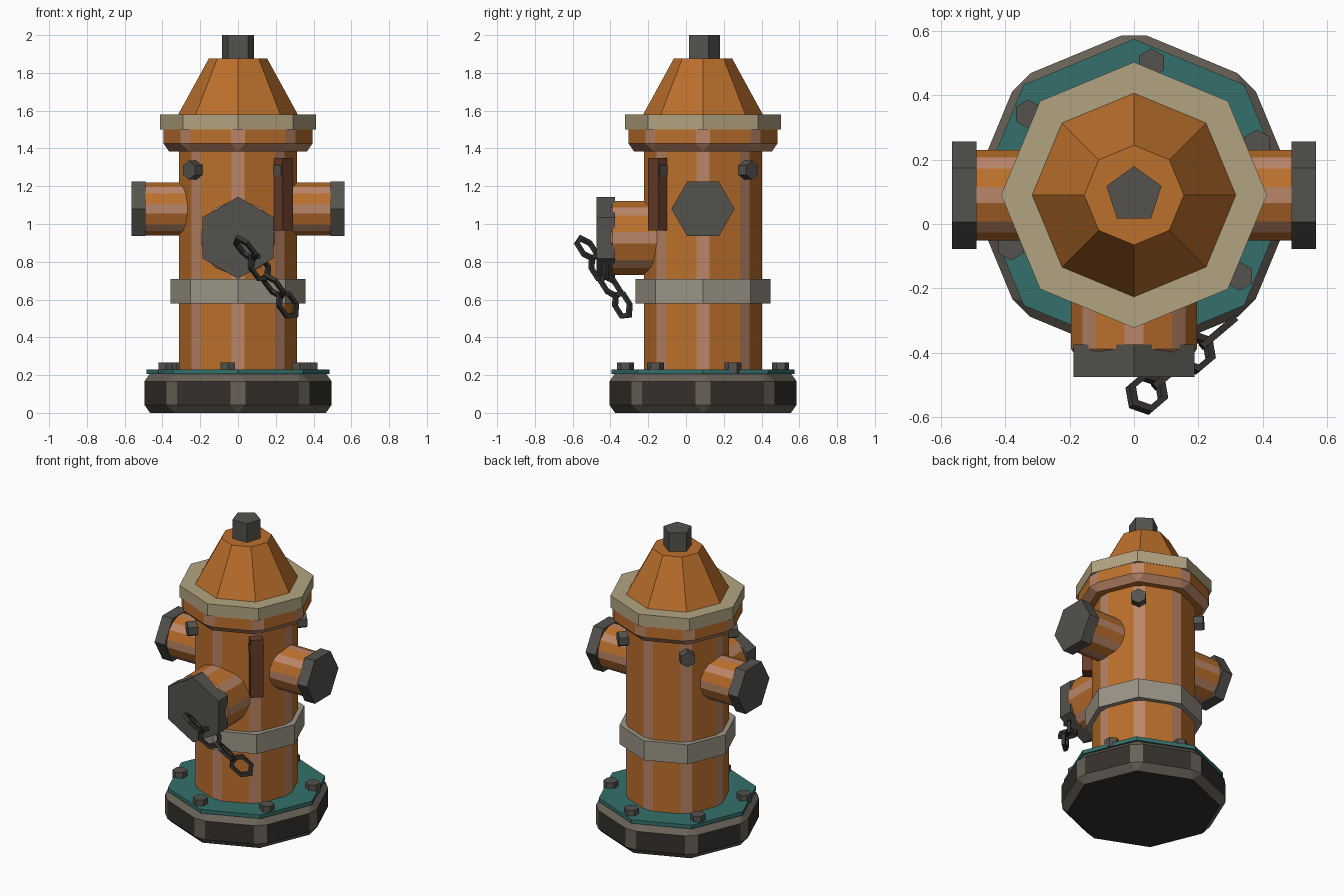
import bpy, bmesh, math
from mathutils import Vector, Matrix

if "Cube" in bpy.data.objects:
    bpy.data.objects.remove(bpy.data.objects["Cube"])

CY = 0.09  # y of the hydrant's vertical axis


def material(name, rgb):
    m = bpy.data.materials.new(name)
    m.diffuse_color = (*rgb, 1)
    m.use_nodes = True
    m.node_tree.nodes["Principled BSDF"].inputs["Base Color"].default_value = m.diffuse_color
    return m


ORANGE = material("orange_paint", (0.50, 0.16, 0.025))
ORANGE_WORN = material("worn_orange", (0.50, 0.24, 0.14))
BLACK = material("black_base", (0.035, 0.03, 0.025))
BLACK_WORN = material("worn_black", (0.14, 0.12, 0.095))
TEAL = material("teal_paint", (0.035, 0.16, 0.15))
SAND = material("sand_paint", (0.45, 0.37, 0.22))
BAND = material("grey_band", (0.33, 0.30, 0.24))
IRON = material("dark_iron", (0.09, 0.085, 0.075))
RUST = material("rust_brown", (0.14, 0.045, 0.022))
CHAIN = material("chain_metal", (0.04, 0.035, 0.032))


def frame(axis, up, origin):
    """Matrix whose local z is axis and local y is up."""
    z = Vector(axis).normalized()
    x = Vector(up).cross(z).normalized()
    y = z.cross(x)
    m = Matrix((x, y, z)).transposed().to_4x4()
    m.translation = origin
    return m


def finish(bm, name, mats, bevel=0):
    mesh = bpy.data.meshes.new(name)
    bmesh.ops.recalc_face_normals(bm, faces=bm.faces[:])
    bm.to_mesh(mesh)
    bm.free()
    for m in mats:
        mesh.materials.append(m)
    ob = bpy.data.objects.new(name, mesh)
    bpy.context.collection.objects.link(ob)
    if bevel:
        mod = ob.modifiers.new("worn_edges", 'BEVEL')
        mod.width = bevel
        mod.segments = 1
        mod.limit_method = 'NONE'
        mod.material = 1
    return ob


def prism(name, sides, r1, r2, start, end, mats, up=(0, 1, 0), bevel=0):
    """Straight or tapered prism from start to end, one corner towards up."""
    a, b = Vector(start), Vector(end)
    bm = bmesh.new()
    bmesh.ops.create_cone(bm, cap_ends=True, segments=sides, radius1=r1, radius2=r2,
                          depth=(b - a).length, matrix=frame(b - a, up, (a + b) / 2))
    return finish(bm, name, mats, bevel)


def upright(name, sides, r1, r2, z0, z1, mats, bevel=0):
    return prism(name, sides, r1, r2, (0, CY, z0), (0, CY, z1), mats, bevel=bevel)


PAINT = [ORANGE, ORANGE_WORN]

# Stacked octagonal barrel
upright("base", 8, 0.512, 0.512, 0, 0.21, [BLACK, BLACK_WORN], 0.043)
upright("base_plate", 8, 0.485, 0.485, 0.205, 0.23, [TEAL])
upright("barrel", 8, 0.326, 0.326, 0.19, 1.46, PAINT, 0.038)
upright("barrel_band", 8, 0.357, 0.357, 0.58, 0.71, [BAND])
upright("top_flange", 8, 0.41, 0.41, 1.385, 1.55, PAINT, 0.041)
upright("collar", 8, 0.413, 0.413, 1.50, 1.58, [SAND])
upright("bonnet", 8, 0.322, 0.155, 1.57, 1.875, [ORANGE])
upright("top_nut", 5, 0.09, 0.09, 1.86, 2.0, [IRON])

# Side outlets
for side, s in (("left", -1), ("right", 1)):
    prism(side + "_outlet", 8, 0.151, 0.151, (s * 0.2, CY, 1.08), (s * 0.53, CY, 1.08),
          PAINT, bevel=0.027)
    prism(side + "_cap", 6, 0.167, 0.167, (s * 0.49, CY, 1.08), (s * 0.565, CY, 1.08), [IRON])

# Front outlet
prism("front_outlet", 8, 0.208, 0.208, (0, -0.1, 0.927), (0, -0.42, 0.927), PAINT,
      up=(0, 0, 1), bevel=0.032)
prism("front_cap", 6, 0.217, 0.217, (0, -0.375, 0.927), (0, -0.475, 0.927), [IRON], up=(0, 0, 1))

# Bolts on the base plate
for i in range(6):
    a = math.radians(22.5 + 60 * i)
    x, y = 0.414 * math.cos(a), CY + 0.414 * math.sin(a)
    prism(f"base_bolt_{i + 1}", 6, 0.045, 0.045, (x, y, 0.205), (x, y, 0.268), [IRON])

# Bolts around the top of the barrel
for i in range(4):
    a = math.radians(45 + 90 * i)
    d = Vector((math.cos(a), math.sin(a), 0))
    c = Vector((0, CY, 1.285))
    prism(f"barrel_bolt_{i + 1}", 6, 0.05, 0.05, c + d * 0.28, c + d * 0.367, [IRON], up=(0, 0, 1))

# Upright strip on the front right corner
bm = bmesh.new()
d = Vector((1, -1, 0)).normalized()
m = frame((0, 0, 1), d, Vector((0, CY, 1.158)) + d * 0.323)
bmesh.ops.create_cube(bm, size=1, matrix=m @ Matrix.Diagonal((0.08, 0.1, 0.385, 1)))
finish(bm, "corner_strip", [RUST])

# Hanging chain: six-sided links, alternately turned
first, last = Vector((0.04, -0.525, 0.87)), Vector((0.262, -0.337, 0.572))
run = (last - first).normalized()
flat = run.cross(Vector((0, 0, 1))).normalized()
steep = run.cross(flat)
for i in range(4):
    normal = steep if i % 2 == 0 else flat
    m = frame(normal, run, first.lerp(last, i / 3))
    bm = bmesh.new()
    rings = []
    for k in range(6):
        a = math.radians(90 + 60 * k)
        out = Vector((math.cos(a), math.sin(a), 0))
        ring = []
        for u, v in ((1, 1), (1, -1), (-1, -1), (-1, 1)):
            p = out * (0.053 + u * 0.011)
            ring.append(bm.verts.new(m @ Vector((p.x, p.y * 1.45, v * 0.011))))
        rings.append(ring)
    for k in range(6):
        r, n = rings[k], rings[(k + 1) % 6]
        for j in range(4):
            bm.faces.new((r[j], r[(j + 1) % 4], n[(j + 1) % 4], n[j]))
    finish(bm, f"chain_link_{i + 1}", [CHAIN])
